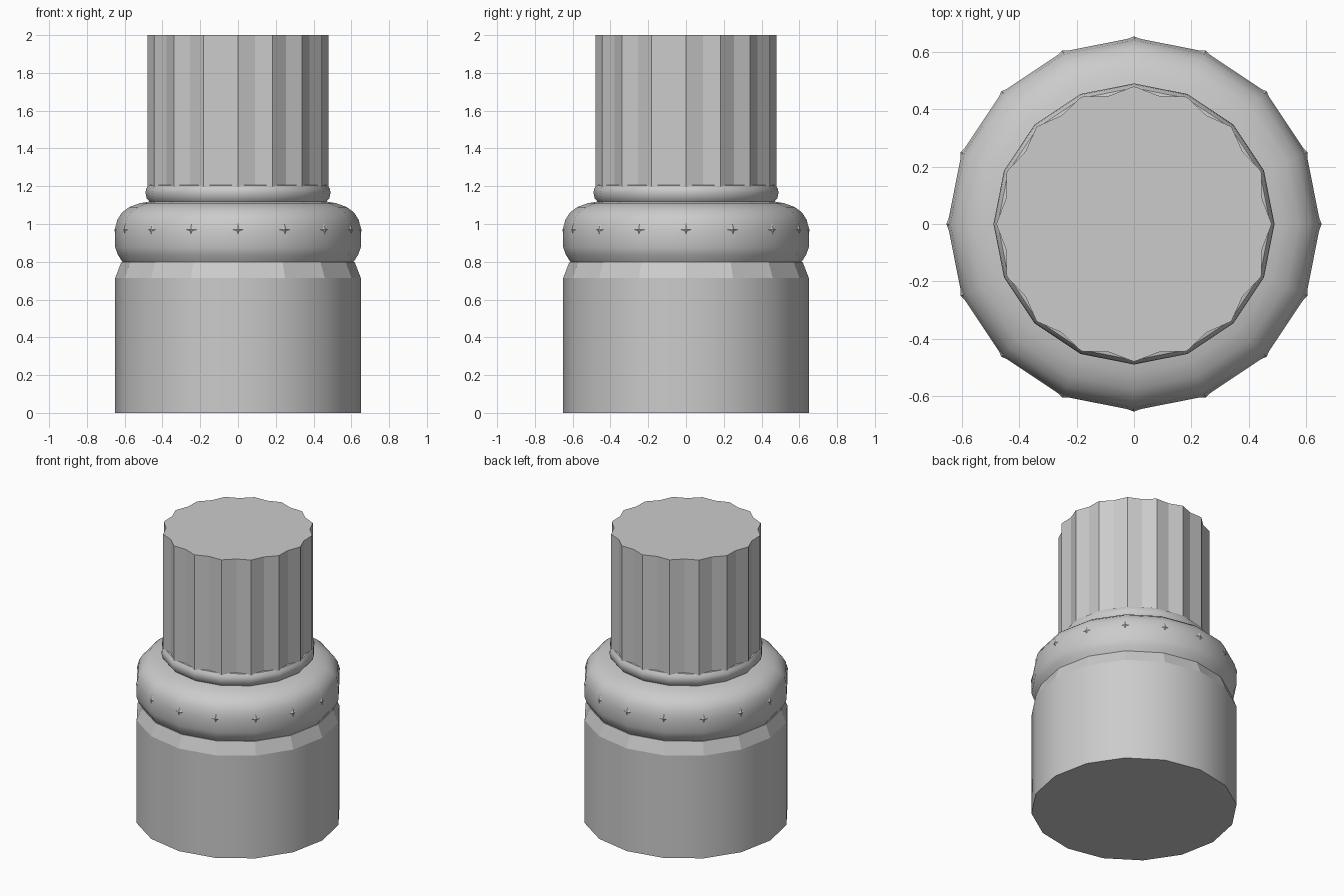
import bpy, math
from math import pi, cos, sin, radians

if "Cube" in bpy.data.objects:
    bpy.data.objects.remove(bpy.data.objects["Cube"])

N = 16


def make(name, verts, faces, smooth_angle=None):
    me = bpy.data.meshes.new(name)
    me.from_pydata(verts, [], faces)
    me.update()
    ob = bpy.data.objects.new(name, me)
    bpy.context.collection.objects.link(ob)
    if smooth_angle:
        bpy.ops.object.select_all(action='DESELECT')
        ob.select_set(True)
        bpy.context.view_layer.objects.active = ob
        bpy.ops.object.shade_smooth_by_angle(angle=radians(smooth_angle))
    return ob


def lathe(name, profile, smooth_angle=None, sides=N, flute=1.0):
    # Stack of rings; odd vertices can be pulled inward to form flutes
    verts, faces = [], []
    for r, z in profile:
        for i in range(sides):
            a = 2 * pi * i / sides
            k = r * (flute if i % 2 else 1.0)
            verts.append((k * cos(a), k * sin(a), z))
    for j in range(len(profile) - 1):
        for i in range(sides):
            n = (i + 1) % sides
            faces.append((j * sides + i, j * sides + n,
                          (j + 1) * sides + n, (j + 1) * sides + i))
    faces.append(tuple(reversed(range(sides))))
    top = (len(profile) - 1) * sides
    faces.append(tuple(range(top, top + sides)))
    return make(name, verts, faces, smooth_angle)


# Plinth drum with a faceted chamfer
drum = lathe("plinth_drum", [(0.65, 0), (0.65, 0.715), (0.617, 0.80)], 30)
for p in drum.data.polygons:
    if p.center.z > 0.73:
        p.use_smooth = False

# Rounded cushion ring
lathe("cushion_ring", [(0.612, 0.80), (0.635, 0.835), (0.65, 0.875), (0.65, 0.965),
                       (0.64, 1.02), (0.615, 1.06), (0.575, 1.09), (0.52, 1.11),
                       (0.43, 1.125)], 40)

# Narrow collar under the shaft
lathe("collar", [(0.465, 1.115), (0.483, 1.135), (0.49, 1.165),
                 (0.487, 1.185), (0.475, 1.205), (0.455, 1.21)], 40)

# Fluted shaft
lathe("fluted_shaft", [(0.48, 1.19), (0.48, 2.0)], sides=2 * N, flute=0.948)

# Small four-pointed studs around the cushion
verts, faces = [], []
for i in range(N):
    a = 2 * pi * i / N
    b = len(verts)
    pts = [(0.654, 0, 0)]
    for k in range(8):
        t = k * pi / 4
        s = 0.015 if k % 2 else 0.042
        u, w = s * cos(t), s * sin(t)
        pts.append((0.647 - 0.2 * abs(u) - 0.15 * max(w, 0), u, w))
    for r, u, w in pts:
        verts.append((r * cos(a) - u * sin(a), r * sin(a) + u * cos(a), 0.97 + w))
    faces += [(b, b + 1 + k, b + 1 + (k + 1) % 8) for k in range(8)]
make("star_studs", verts, faces)
